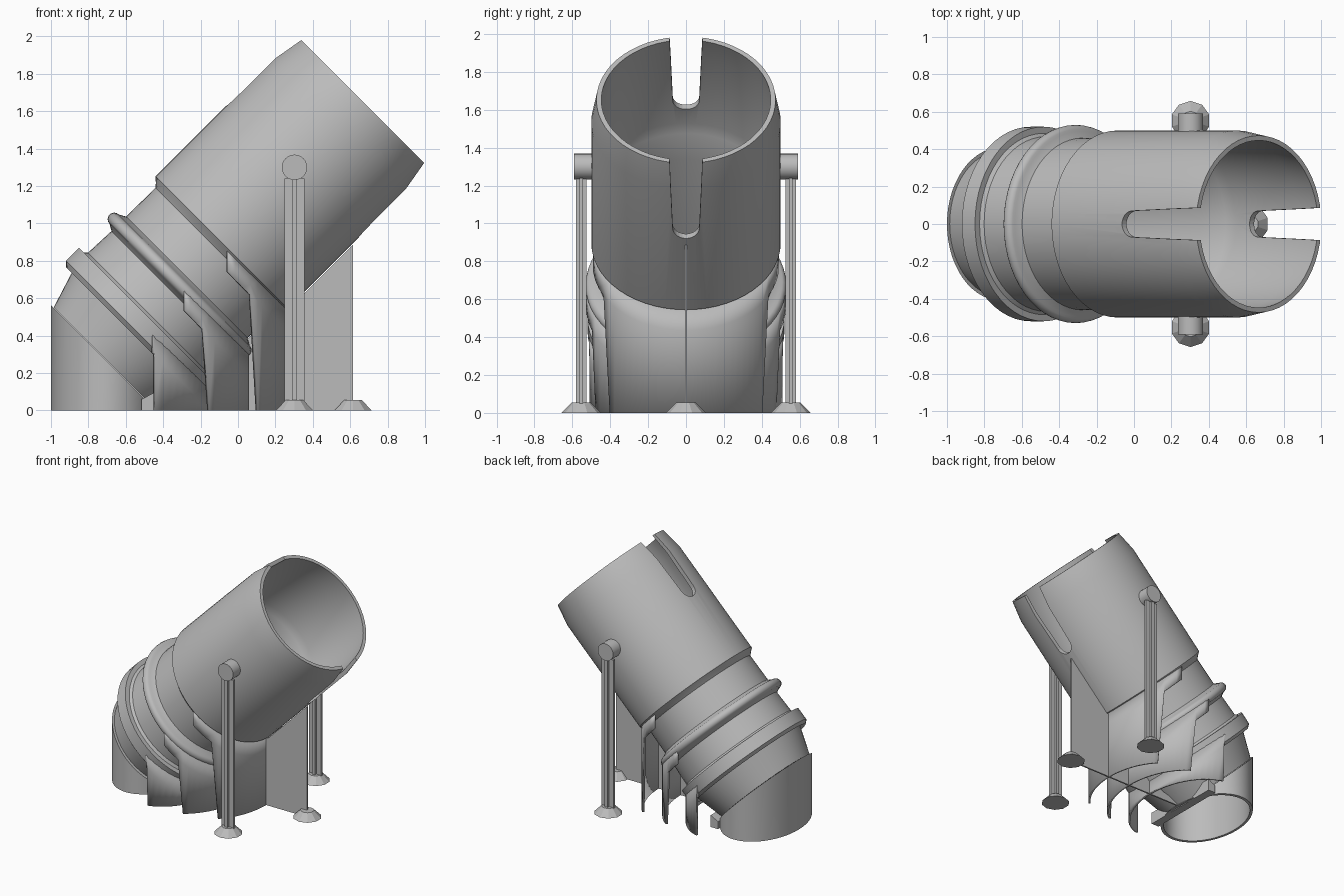
import bpy, bmesh, math
from mathutils import Matrix, Vector

if "Cube" in bpy.data.objects:
    bpy.data.objects.remove(bpy.data.objects["Cube"])

grey = bpy.data.materials.new("plain_grey")
grey.use_nodes = True
grey.diffuse_color = (0.5, 0.5, 0.5, 1)
grey.node_tree.nodes["Principled BSDF"].inputs["Base Color"].default_value = (0.5, 0.5, 0.5, 1)

# Tilted barrel axis: local z runs along the barrel
AXIS_OFFSET = 0.985
TILT = Matrix.Translation((-AXIS_OFFSET / 2, 0, AXIS_OFFSET / 2)) @ Matrix.Rotation(math.radians(45), 4, 'Y')
R2 = math.sqrt(0.5)


def finish(name, bm, matrix=None, smooth=30):
    if matrix:
        bm.transform(matrix)
    bmesh.ops.recalc_face_normals(bm, faces=bm.faces)
    mesh = bpy.data.meshes.new(name)
    bm.to_mesh(mesh)
    bm.free()
    obj = bpy.data.objects.new(name, mesh)
    bpy.context.collection.objects.link(obj)
    mesh.materials.append(grey)
    if smooth:
        bpy.ops.object.select_all(action='DESELECT')
        obj.select_set(True)
        bpy.context.view_layer.objects.active = obj
        bpy.ops.object.shade_smooth_by_angle(angle=math.radians(smooth))
    return obj


def prism(bm, points, direction):
    """Extrude a closed outline of 3D points along a direction."""
    face = bm.faces.new([bm.verts.new(p) for p in points])
    new = bmesh.ops.extrude_face_region(bm, geom=[face])["geom"]
    verts = [g for g in new if isinstance(g, bmesh.types.BMVert)]
    bmesh.ops.translate(bm, verts=verts, vec=Vector(direction))


def lathe(profile, steps):
    bm = bmesh.new()
    rings = []
    for i in range(steps):
        a = math.tau * i / steps
        rings.append([bm.verts.new((r * math.cos(a), r * math.sin(a), s)) for s, r in profile])
    n = len(profile)
    for i in range(steps):
        a, b = rings[i], rings[(i + 1) % steps]
        for j in range(n):
            k = (j + 1) % n
            bm.faces.new((a[j], a[k], b[k], b[j]))
    return bm


# Barrel: outer wall with collar and bead, then the bore
bead = [(0.255 - 0.035 * math.cos(math.pi * i / 8), 0.495 + 0.035 * math.sin(math.pi * i / 8))
        for i in range(9)]
outer = [(-0.307, 0.39), (-0.1, 0.455), (-0.108, 0.495), (-0.085, 0.52), (0.014, 0.52),
         (0.014, 0.485), (0.03, 0.467), (0.2, 0.46)]
outer += bead + [(0.31, 0.46), (0.53, 0.457), (0.55, 0.475), (0.573, 0.5), (1.478, 0.5), (1.64, 0.473)]
bore = [(1.64, 0.447), (1.48, 0.468), (1.0, 0.465), (0.94, 0.45), (0.8, 0.4), (-0.1, 0.4), (-0.307, 0.36)]
barrel = finish("barrel", lathe(outer + bore, 56), TILT)

# Tapered round-ended slots through both sides of the muzzle
bm = bmesh.new()
outline = [(0.09, 1.75), (-0.09, 1.75)]
for i in range(13):
    a = math.pi * i / 12
    outline.append((-0.07 * math.cos(a), 1.175 - 0.07 * math.sin(a)))
prism(bm, [(-0.8, y, s) for y, s in outline], (1.6, 0, 0))
cutter = finish("slot_cutter", bm, TILT, smooth=0)
cutter.hide_render = True
cutter.hide_viewport = True
cut = barrel.modifiers.new("slots", 'BOOLEAN')
cut.operation = 'DIFFERENCE'
cut.solver = 'EXACT'
cut.object = cutter

# Upright oval elbow, cut off on a slant where it meets the barrel
bm = bmesh.new()
steps = 56
loops = []
for i in range(steps):
    a = math.tau * i / steps
    c, sn = math.cos(a), math.sin(a)
    column = []
    for rx, ry, high in ((0.29, 0.41, 0), (0.29, 0.41, 1), (0.27, 0.385, 1), (0.27, 0.385, 0)):
        z = max(0.004, 0.272 - rx * c) if high else 0
        column.append(bm.verts.new((-0.71 + rx * c, ry * sn, z)))
    loops.append(column)
for a, b in zip(loops, loops[1:] + loops[:1]):
    for j in range(4):
        k = (j + 1) % 4
        bm.faces.new((a[j], a[k], b[k], b[j]))
finish("elbow", bm)

# Wedge block under the elbow joint
bm = bmesh.new()
wedge = [(-0.515, 0), (-0.45, 0), (-0.45, 0.095), (-0.515, 0.06)]
prism(bm, [(x, -0.33, z) for x, z in wedge], (0, 0.66, 0))
finish("elbow_block", bm, smooth=0)


def curved_sheet(name, s, radius, edge_x, flare_x):
    """Vertical skirt hanging from the underside of a barrel ring."""
    total = s / R2
    cx = (total - AXIS_OFFSET) / 2
    half = radius * R2
    limit = math.acos((flare_x - cx) / half)
    knee = math.acos((edge_x - cx) / half)
    bm = bmesh.new()
    wing = [knee + (limit - knee) * i / 4 for i in range(1, 5)]
    body = [knee * i / 12 for i in range(-12, 13)]
    rows = []
    for a in [-w for w in reversed(wing)] + body + wing:
        x, y = cx + half * math.cos(a), radius * math.sin(a)
        top = total - x
        rows.append((bm.verts.new((x, y, 0 if abs(a) <= knee + 1e-6 else top - 0.11)),
                     bm.verts.new((x, y, top - 0.11 if abs(a) <= knee + 1e-6 else top - 0.055)),
                     bm.verts.new((x, y, top))))
    for p, q in zip(rows, rows[1:]):
        for j in range(2):
            bm.faces.new((p[j], q[j], q[j + 1], p[j + 1]))
    obj = finish(name, bm)
    thick = obj.modifiers.new("thickness", 'SOLIDIFY')
    thick.thickness = 0.016
    thick.offset = 0


curved_sheet("collar_skirt", -0.03, 0.51, -0.45, -0.46)
curved_sheet("bead_skirt", 0.25, 0.52, -0.16, -0.29)
curved_sheet("barrel_skirt", 0.56, 0.485, 0.1, -0.06)

# Middle web following the underside of the barrel
bm = bmesh.new()
web = [(-0.45, 0), (0.615, 0), (0.615, 0.885), (0.27, 0.54), (0.2, 0.53), (0.05, 0.38),
       (0.05, 0.31), (-0.13, 0.2), (-0.15, 0.12), (-0.3, 0.06), (-0.45, 0.03)]
prism(bm, [(x, -0.006, z) for x, z in web], (0, 0.012, 0))
finish("middle_web", bm, smooth=0)


def cone(name, r1, r2, depth, sides, matrix, smooth=0):
    bm = bmesh.new()
    bmesh.ops.create_cone(bm, cap_ends=True, segments=sides, radius1=r1, radius2=r2, depth=depth)
    finish(name, bm, matrix, smooth)


# Side posts with cross-shaped section, pivot pins and feet
for side, label in ((1, "back"), (-1, "front")):
    y = 0.553 * side
    for part, w, d in (("plate", 0.106, 0.02), ("rib", 0.026, 0.056)):
        bm = bmesh.new()
        bmesh.ops.create_cube(bm, size=1)
        finish(f"{label}_post_{part}", bm,
               Matrix.Translation((0.302, y, 0.63)) @ Matrix.Diagonal((w, d, 1.22, 1)), smooth=0)
    cone(f"{label}_pivot_pin", 0.068, 0.068, 0.11, 24,
         Matrix.Translation((0.302, 0.535 * side, 1.3)) @ Matrix.Rotation(math.pi / 2, 4, 'X'), 30)
    cone(f"{label}_foot", 0.105, 0.05, 0.055, 10, Matrix.Translation((0.302, y, 0.0275)))
cone("web_foot", 0.105, 0.05, 0.055, 10, Matrix.Translation((0.615, 0, 0.0275)))
